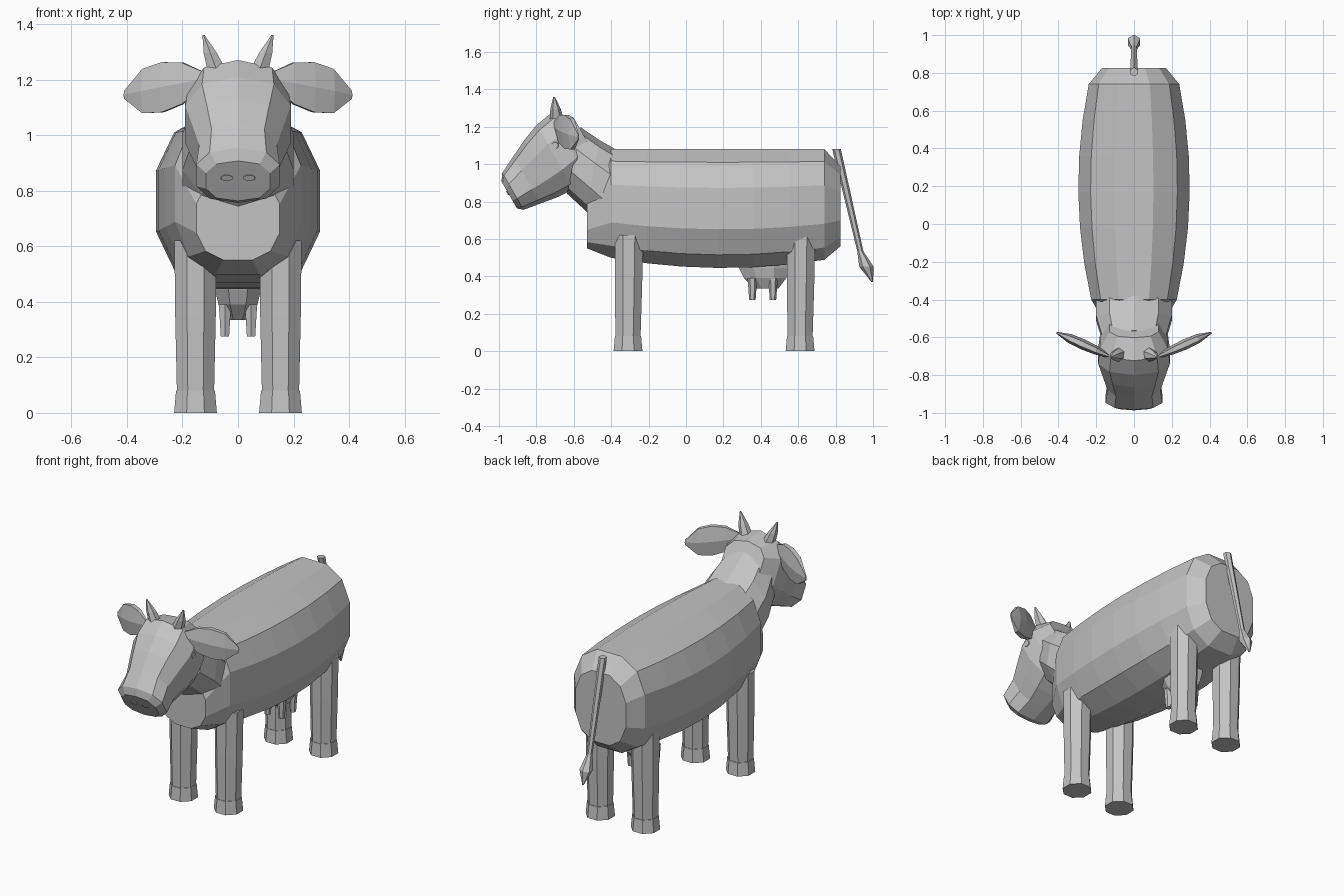
import bpy, bmesh, math
from mathutils import Vector

default_cube = bpy.data.objects.get("Cube")
if default_cube:
    bpy.data.objects.remove(default_cube)

grey_colour = (0.55, 0.55, 0.55, 1)
grey = bpy.data.materials.new("plain grey")
grey.use_nodes = True
grey.diffuse_color = grey_colour
grey.node_tree.nodes["Principled BSDF"].inputs["Base Color"].default_value = grey_colour

RIGHT, BACK, UP = Vector((1, 0, 0)), Vector((0, 1, 0)), Vector((0, 0, 1))


def loft(name, rings, sides, power=1.0):
    """Skin rings of (centre, half axis, other half axis) and cap both ends."""
    bm = bmesh.new()
    loops = []
    peak = math.cos(math.pi / sides) ** power
    for centre, across, along in rings:
        loop = []
        for i in range(sides):
            angle = math.tau * (i + 0.5) / sides
            c, s = (math.copysign(abs(value) ** power / peak, value)
                    for value in (math.cos(angle), math.sin(angle)))
            loop.append(bm.verts.new(centre + across * c + along * s))
        loops.append(loop)
    for lower, upper in zip(loops, loops[1:]):
        for i in range(sides):
            j = (i + 1) % sides
            bm.faces.new((lower[i], lower[j], upper[j], upper[i]))
    bm.faces.new(loops[0])
    bm.faces.new(loops[-1])
    bmesh.ops.recalc_face_normals(bm, faces=bm.faces)
    mesh = bpy.data.meshes.new(name)
    bm.to_mesh(mesh)
    bm.free()
    mesh.materials.append(grey)
    part = bpy.data.objects.new(name, mesh)
    bpy.context.collection.objects.link(part)


def stalk(name, start, end, widths, depths=None, across=RIGHT, along=BACK, sides=8, power=1.0):
    """Loft a straight part with evenly spaced rings of the given half sizes."""
    start, end = Vector(start), Vector(end)
    depths = depths or widths
    last = len(widths) - 1
    rings = [(start.lerp(end, i / last), across * width, along * depth)
             for i, (width, depth) in enumerate(zip(widths, depths))]
    loft(name, rings, sides, power)


def barrel_ring(y):
    """Body ring that is widest and deepest a little behind the middle."""
    off_centre = (y - 0.2) ** 2
    bottom, top = 0.445 + 0.15 * off_centre, 1.08
    middle, half_height = (top + bottom) / 2, (top - bottom) / 2
    return Vector((0, y, middle)), RIGHT * (0.295 - 0.19 * off_centre), UP * half_height


# Body: bulging barrel closed by a narrow chest and a bevelled rump
chest = (Vector((0, -0.53, 0.7)), RIGHT * 0.15, UP * 0.15)
rump = (Vector((0, 0.825, 0.775)), RIGHT * 0.17, UP * 0.215)
barrel = [barrel_ring(-0.4 + 0.19 * step) for step in range(7)]
loft("body", [chest, *barrel, rump], sides=12, power=0.8)

# Neck rises from the shoulders into the skull
stalk("neck", (0, -0.4, 0.86), (0, -0.6, 1.02), widths=(0.2, 0.2, 0.17),
      depths=(0.2, 0.18, 0.17), along=UP + BACK * 0.2, sides=10, power=0.9)

# Head and muzzle share a cross-section that leans forward
lean = UP * math.cos(math.pi / 6) - BACK * math.sin(math.pi / 6)
muzzle_back = (0, -0.925, 0.855)
stalk("head", muzzle_back, (0, -0.55, 1.16), widths=(0.15, 0.14, 0.165, 0.19, 0.18, 0.13),
      depths=(0.11, 0.14, 0.17, 0.19, 0.19, 0.1), along=lean, sides=10, power=0.8)
stalk("muzzle", (0, -0.945, 0.835), muzzle_back, widths=(0.115, 0.15),
      depths=(0.08, 0.11), along=lean, sides=10, power=0.8)

# Udder, wide from front to back
stalk("udder", (0, 0.41, 0.5), (0, 0.43, 0.335), widths=(0.085, 0.083, 0.07, 0.04),
      along=BACK * 1.6)

# Tail and its tuft
tail_end = (0, 0.932, 0.535)
stalk("tail", (0, 0.805, 1.08), tail_end, widths=(0.02, 0.014), sides=6)
stalk("tail_tuft", tail_end, (0, 0.996, 0.37), widths=(0.014, 0.033, 0.004), sides=6)

for side, sign in (("left", 1), ("right", -1)):
    # Leaf-shaped ear swept backwards
    stalk(f"{side}_ear", (sign * 0.13, -0.7, 1.2), (sign * 0.41, -0.575, 1.145),
          widths=(0.03, 0.075, 0.09, 0.08, 0.014), across=UP,
          along=RIGHT * sign * 0.1 - BACK * 0.25, sides=6)

    # Horn
    stalk(f"{side}_horn", (sign * 0.075, -0.69, 1.23), (sign * 0.124, -0.705, 1.36),
          widths=(0.034, 0.024, 0.004), sides=6)

    # Low eyelid and nostril bumps
    stalk(f"{side}_eye", (sign * 0.165, -0.7, 1.1), (sign * 0.19, -0.7, 1.1),
          widths=(0.028, 0.016), across=BACK, along=UP)
    stalk(f"{side}_nostril", (sign * 0.04, -0.93, 0.85), (sign * 0.04, -0.957, 0.845),
          widths=(0.025, 0.02), along=lean * 0.6)

    # Teats in two pairs
    for place, y in (("front", 0.355), ("back", 0.465)):
        stalk(f"{side}_{place}_teat", (sign * 0.047, y, 0.39), (sign * 0.047, y, 0.275),
              widths=(0.022, 0.015), sides=6)

    # Legs standing on slightly wider hooves
    for place, y in (("front", -0.31), ("back", 0.61)):
        x = sign * 0.153
        ankle = (x, y, 0.08)
        stalk(f"{side}_{place}_leg", ankle, (x, y + 0.005, 0.62), widths=(0.067, 0.073, 0.076))
        stalk(f"{side}_{place}_hoof", (x, y, 0), ankle, widths=(0.077, 0.07))
